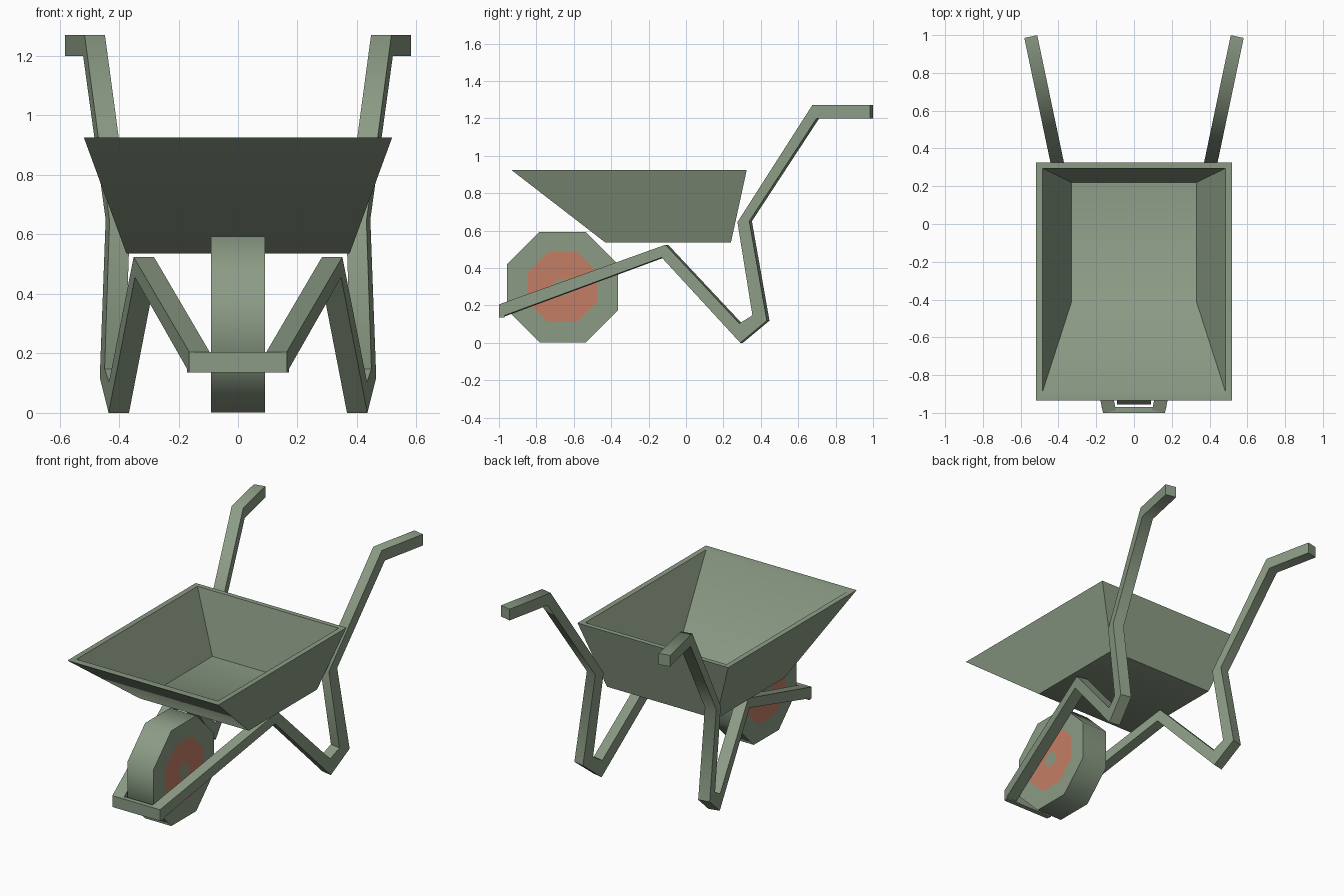
import bpy
import bmesh
from math import cos, sin, pi, radians
from mathutils import Vector

if "Cube" in bpy.data.objects:
    bpy.data.objects.remove(bpy.data.objects["Cube"], do_unlink=True)


def material(name, rgb):
    mat = bpy.data.materials.new(name)
    mat.use_nodes = True
    mat.diffuse_color = (*rgb, 1)
    mat.node_tree.nodes["Principled BSDF"].inputs["Base Color"].default_value = (*rgb, 1)
    return mat


green = material("sage green", (0.26, 0.33, 0.235))
orange = material("rust orange", (0.55, 0.21, 0.13))


def finish(name, bm, mats):
    bmesh.ops.recalc_face_normals(bm, faces=bm.faces)
    mesh = bpy.data.meshes.new(name)
    bm.to_mesh(mesh)
    bm.free()
    for mat in mats:
        mesh.materials.append(mat)
    # Gentle bends are smooth, real corners stay sharp
    mesh.shade_smooth()
    mesh.set_sharp_from_angle(angle=radians(59))
    obj = bpy.data.objects.new(name, mesh)
    bpy.context.collection.objects.link(obj)
    return obj


def bridge(bm, a, b, mat=0):
    n = len(a)
    for i in range(n):
        face = bm.faces.new((a[i], a[(i + 1) % n], b[(i + 1) % n], b[i]))
        face.material_index = mat


def prism(name, a, b):
    """Solid between two matching outlines."""
    bm = bmesh.new()
    a = [bm.verts.new(p) for p in a]
    b = [bm.verts.new(p) for p in b]
    bridge(bm, a, b)
    bm.faces.new(a)
    bm.faces.new(b)
    return finish(name, bm, [green])


# Tray: outer shell, flat rim, inner shell, each loop a rectangle
def rectangle(half_x, front, back, z):
    return [(-half_x, front, z), (half_x, front, z), (half_x, back, z), (-half_x, back, z)]


bm = bmesh.new()
loops = [[bm.verts.new(p) for p in rectangle(*r)] for r in (
    (0.375, -0.43, 0.24, 0.535),
    (0.518, -0.935, 0.325, 0.925),
    (0.485, -0.89, 0.295, 0.925),
    (0.33, -0.41, 0.22, 0.56))]
for lower, upper in zip(loops, loops[1:]):
    bridge(bm, lower, upper)
bm.faces.new(loops[0])
bm.faces.new(loops[-1])
finish("tray", bm, [green])

# Wheel: octagonal tread with an orange disc and a green hub on both sides
CENTRE_Y, CENTRE_Z, HALF_WIDTH = -0.66, 0.297, 0.09


def octagon(bm, x, apothem):
    r = apothem / cos(pi / 8)
    return [bm.verts.new((x, CENTRE_Y + r * cos(a), CENTRE_Z + r * sin(a)))
            for a in (pi / 8 + i * pi / 4 for i in range(8))]


bm = bmesh.new()
rims = []
for x in (-HALF_WIDTH, HALF_WIDTH):
    rim, disc, hub = (octagon(bm, x, r) for r in (0.296, 0.187, 0.045))
    bridge(bm, rim, disc)
    bridge(bm, disc, hub, mat=1)
    bm.faces.new(hub)
    rims.append(rim)
bridge(bm, *rims)
finish("wheel", bm, [green, orange])

# Side frames: one bent bar each, lying in a splayed upright plane
BAR, SPLAY = 0.07, 0.21
profile = [
    (-1.0, 0.205), (-0.11, 0.524), (0.285, 0.103), (0.355, 0.147),
    (0.275, 0.645), (0.675, 1.27), (0.985, 1.27),
    (0.985, 1.2), (0.698, 1.2), (0.338, 0.65), (0.432, 0.118),
    (0.29, 0.0), (-0.13, 0.456), (-1.0, 0.135)]
for side, label in ((1, "left"), (-1, "right")):
    outer = [Vector((side * (0.374 + SPLAY * y), y, z)) for y, z in profile]
    inward = Vector((-side, SPLAY, 0)).normalized() * BAR
    prism(label + "_frame_handle", outer, [p + inward for p in outer])

# Front crossbar joining the two side frames
ends = [(-0.164, -1.0), (0.164, -1.0), (0.171, -0.97), (-0.171, -0.97)]
prism("front_crossbar", [(x, y, 0.135) for x, y in ends], [(x, y, 0.205) for x, y in ends])
